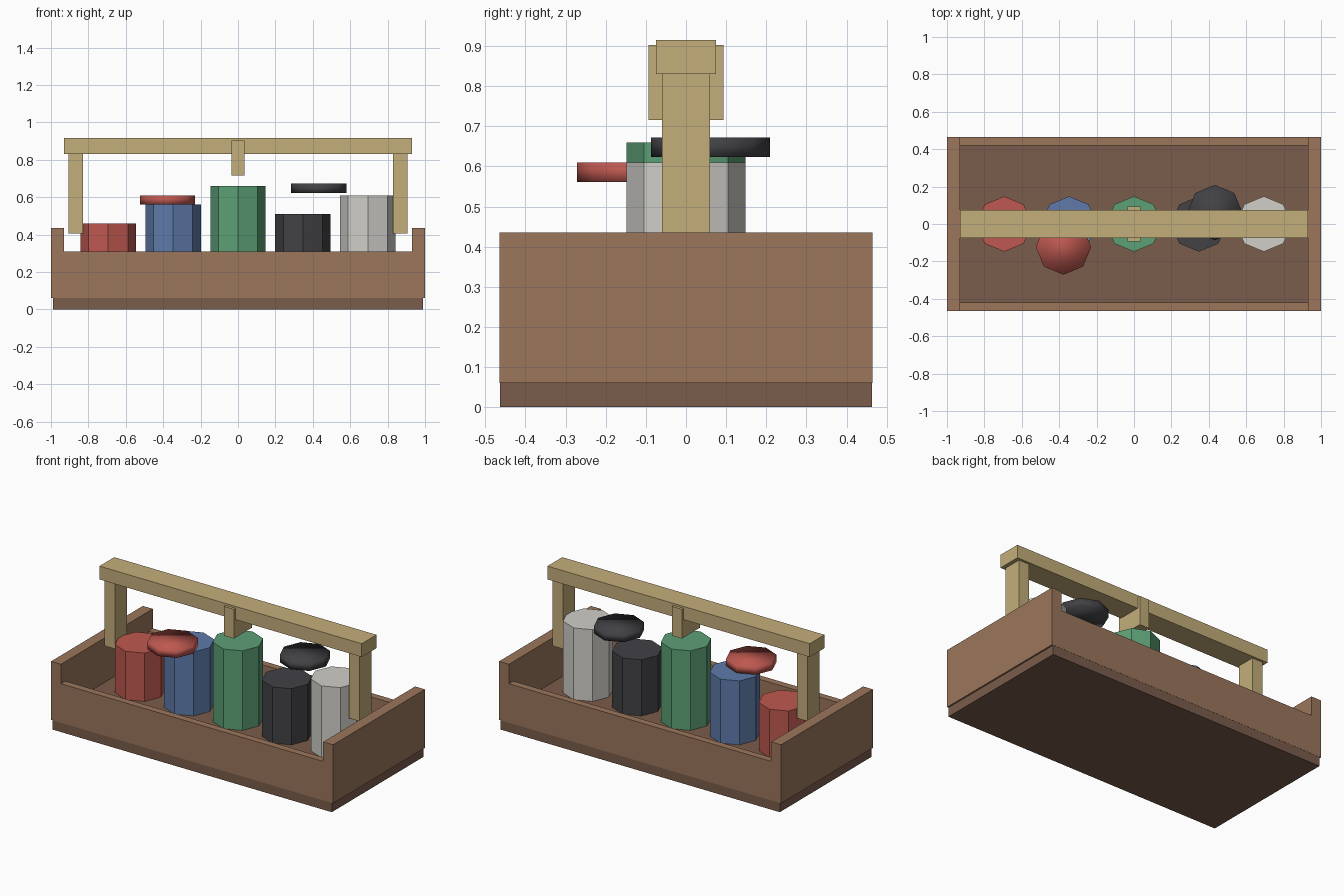
import bpy
from math import pi

if "Cube" in bpy.data.objects:
    bpy.data.objects.remove(bpy.data.objects["Cube"])


def material(name, rgb):
    m = bpy.data.materials.new(name)
    m.diffuse_color = (*rgb, 1)
    m.use_nodes = True
    m.node_tree.nodes["Principled BSDF"].inputs["Base Color"].default_value = m.diffuse_color
    return m


wood = material("wood", (0.33, 0.18, 0.107))
dark_wood = material("dark_wood", (0.195, 0.107, 0.07))
tan = material("tan_wood", (0.55, 0.42, 0.195))
red = material("red", (0.515, 0.098, 0.08))
blue = material("blue", (0.114, 0.195, 0.402))
green = material("green", (0.107, 0.352, 0.181))
black = material("black", (0.054, 0.054, 0.061))
white = material("white", (0.63, 0.62, 0.58))


def box(name, x, y, z, mat):
    """Box from (min, max) ranges on each axis."""
    bpy.ops.mesh.primitive_cube_add(size=1, location=[(a + b) / 2 for a, b in (x, y, z)])
    ob = bpy.context.object
    ob.name = name
    ob.scale = [b - a for a, b in (x, y, z)]
    bpy.ops.object.transform_apply(location=False, rotation=False, scale=True)
    ob.data.materials.append(mat)
    return ob


def octagon(name, x, y, z0, z1, mat, smooth=False):
    """Eight-sided cylinder with a corner facing the front."""
    bpy.ops.mesh.primitive_cylinder_add(vertices=8, radius=0.148, depth=z1 - z0,
                                        location=(x, y, (z0 + z1) / 2))
    ob = bpy.context.object
    ob.name = name
    ob.data.materials.append(mat)
    if smooth:
        bpy.ops.object.shade_smooth()
    return ob


# Tray floor, a hair inside the walls
box("tray_floor", (-0.99, 0.99), (-0.464, 0.464), (0, 0.15), dark_wood)

# Walls and handle posts, one of each per side
for side, s in (("left", -1), ("right", 1)):
    box(f"{side}_end_wall", sorted((s * 0.93, s * 1.0)), (-0.465, 0.465), (0.06, 0.435), wood)
    box(f"{side}_handle_post", sorted((s * 0.83, s * 0.905)), (-0.06, 0.06), (0.405, 0.835), tan)
for side, s in (("front", -1), ("back", 1)):
    box(f"{side}_wall", (-0.93, 0.93), sorted((s * 0.42, s * 0.465)), (0.06, 0.31), wood)

# Handle bar and its centre bracket
box("handle_bar", (-0.93, 0.93), (-0.075, 0.075), (0.83, 0.915), tan)
box("handle_bracket", (-0.035, 0.035), (-0.093, 0.093), (0.715, 0.903), tan)

# Row of paint cans
cans = [("red", red, 0.46), ("blue", blue, 0.56), ("green", green, 0.66),
        ("black", black, 0.51), ("white", white, 0.61)]
for i, (label, mat, top) in enumerate(cans):
    octagon(f"{label}_can", (i - 2) * 0.347, 0, 0.15, top, mat)

# Loose lids, smooth shaded
octagon("red_lid", -0.377, -0.123, 0.561, 0.61, red, smooth=True)
octagon("black_lid", 0.432, 0.061, 0.623, 0.672, black, smooth=True)
